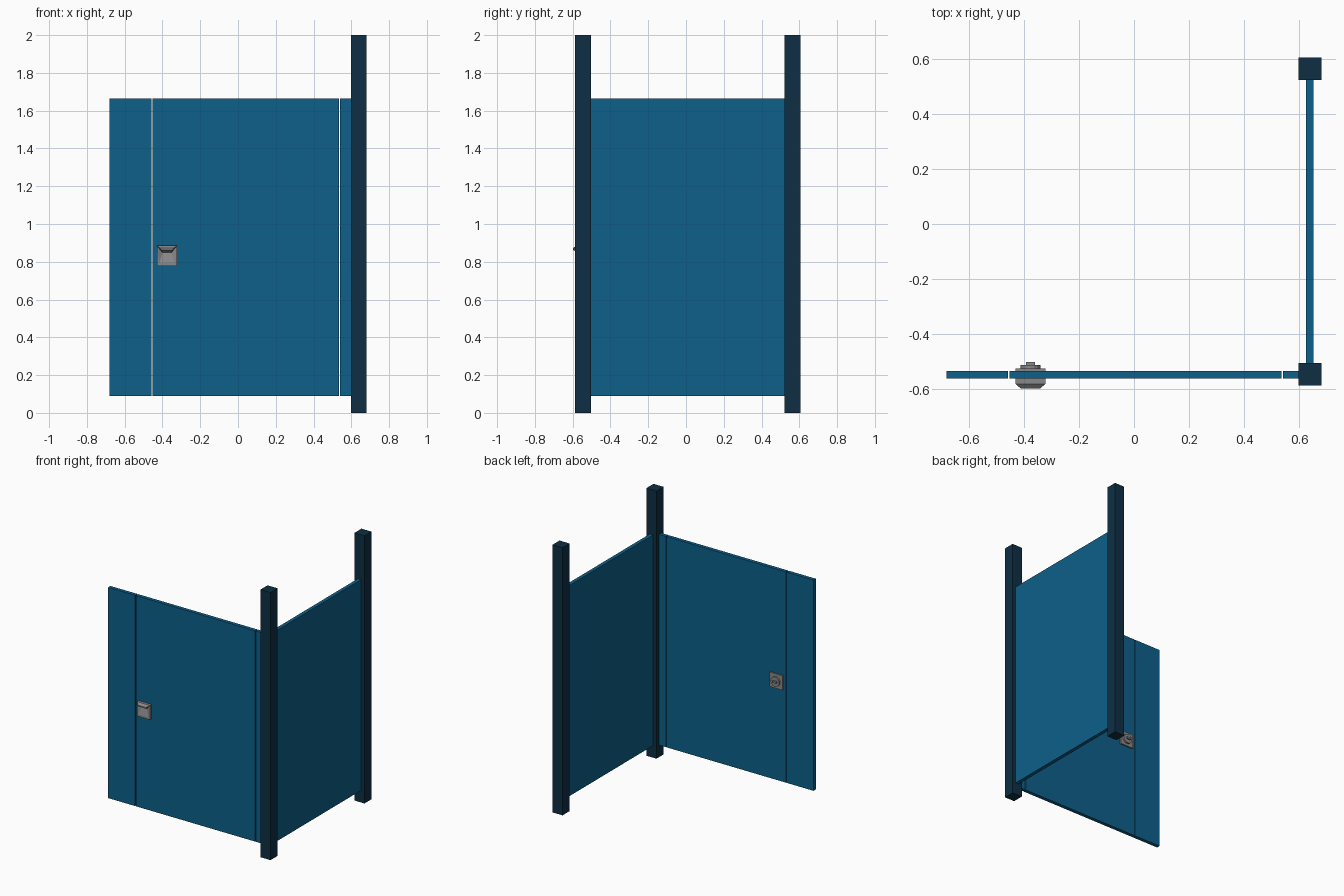
import bpy, bmesh, math
from mathutils import Matrix

if "Cube" in bpy.data.objects:
    bpy.data.objects.remove(bpy.data.objects["Cube"])


def material(name, rgb):
    m = bpy.data.materials.new(name)
    m.diffuse_color = (*rgb, 1)
    m.use_nodes = True
    m.node_tree.nodes["Principled BSDF"].inputs["Base Color"].default_value = m.diffuse_color
    return m


BLUE = material("panel_blue", (0.004, 0.115, 0.255))
NAVY = material("post_navy", (0.0044, 0.028, 0.056))
GREY = material("latch_grey", (0.25, 0.25, 0.25))


def finish(name, bm, mat):
    bmesh.ops.recalc_face_normals(bm, faces=bm.faces)
    me = bpy.data.meshes.new(name)
    bm.to_mesh(me)
    bm.free()
    me.materials.append(mat)
    ob = bpy.data.objects.new(name, me)
    bpy.context.collection.objects.link(ob)
    return ob


def box(name, x, y, z, mat):
    bm = bmesh.new()
    bmesh.ops.create_cube(bm, size=1)
    for v in bm.verts:
        for i, (a, b) in enumerate((x, y, z)):
            v.co[i] = a if v.co[i] < 0 else b
    return finish(name, bm, mat)


# Corner post and rear post
box("front_post", (0.597, 0.68), (-0.587, -0.504), (0, 2), NAVY)
box("back_post", (0.597, 0.68), (0.522, 0.605), (0, 2), NAVY)

# Panels: side wall, fixed strips and door, separated by thin gaps
Z = (0.09, 1.665)
DOOR_Y = (-0.561, -0.534)
box("side_panel", (0.625, 0.652), (-0.504, 0.522), Z, BLUE)
box("left_strip", (-0.68, -0.458), DOOR_Y, Z, BLUE)
box("door", (-0.452, 0.535), DOOR_Y, Z, BLUE)
box("right_strip", (0.541, 0.597), DOOR_Y, Z, BLUE)

# Front pull: block with a projecting hooded lip over a sloping recess
CX, CZ = -0.376, 0.832
half = {  # half-width, y, z
    "back_top": (0.054, -0.560, 0.886), "back_bot": (0.054, -0.560, 0.778),
    "top": (0.054, -0.581, 0.886), "bot": (0.054, -0.581, 0.778),
    "lip_top": (0.034, -0.598, 0.872), "lip_bot": (0.031, -0.598, 0.862),
    "deep": (0.024, -0.568, 0.848), "ramp": (0.041, -0.581, 0.793),
}
bm = bmesh.new()
L = {k: bm.verts.new((CX - w, y, z)) for k, (w, y, z) in half.items()}
R = {k: bm.verts.new((CX + w, y, z)) for k, (w, y, z) in half.items()}
loop = ["back_top", "top", "lip_top", "lip_bot", "deep", "ramp", "bot", "back_bot"]
for a, b in zip(loop, loop[1:] + loop[:1]):
    bm.faces.new((L[a], R[a], R[b], L[b]))
for S in (L, R):
    for keys in (("back_top", "back_bot", "bot", "top"),
                 ("top", "lip_top", "lip_bot"), ("top", "lip_bot", "deep"),
                 ("top", "deep", "ramp"), ("top", "ramp", "bot")):
        bm.faces.new([S[k] for k in keys])
finish("door_pull", bm, GREY)

# Inside lock: plate, round boss and thumb turn
box("lock_plate", (CX - 0.054, CX + 0.054), (-0.535, -0.524), (0.778, 0.886), GREY)
bm = bmesh.new()
bmesh.ops.create_cone(bm, cap_ends=True, segments=16, radius1=0.036, radius2=0.036,
                      depth=0.014, matrix=Matrix.Translation((CX, -0.519, CZ))
                      @ Matrix.Rotation(math.pi / 2, 4, 'X'))
finish("lock_boss", bm, GREY)
box("thumb_turn", (CX - 0.016, CX + 0.016), (-0.514, -0.501), (CZ - 0.007, CZ + 0.007), GREY)
